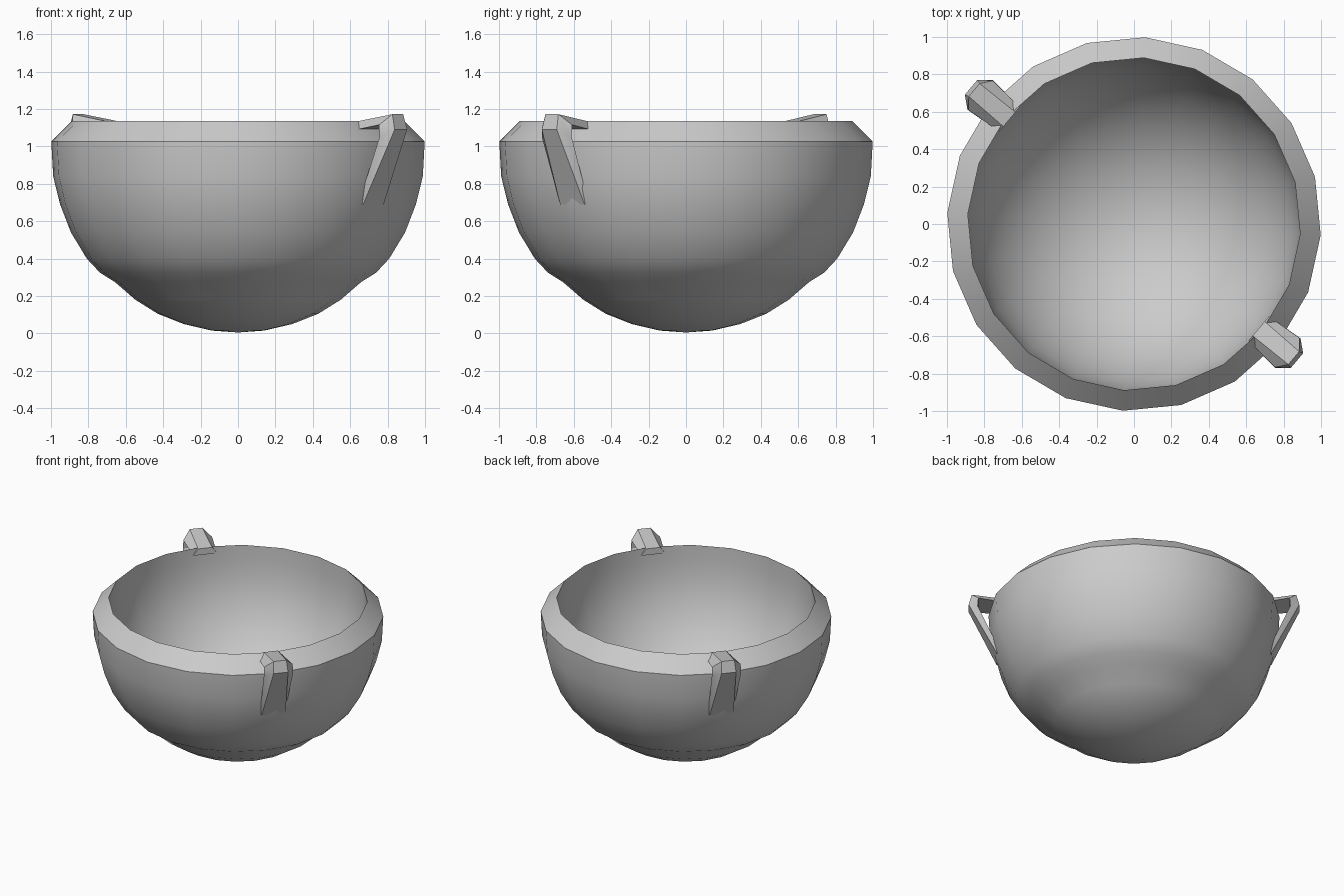
import bpy, bmesh
from math import sin, cos, radians, pi

if "Cube" in bpy.data.objects:
    bpy.data.objects.remove(bpy.data.objects["Cube"])

SIDES, TURN = 20, radians(-3.4)


def make(name, bm, angle):
    bmesh.ops.recalc_face_normals(bm, faces=bm.faces)
    me = bpy.data.meshes.new(name)
    bm.to_mesh(me)
    bm.free()
    ob = bpy.data.objects.new(name, me)
    bpy.context.collection.objects.link(ob)
    bpy.ops.object.select_all(action='DESELECT')
    ob.select_set(True)
    bpy.context.view_layer.objects.active = ob
    bpy.ops.object.shade_smooth_by_angle(angle=radians(angle))
    return ob


def bridge(bm, rings, closed_ends=False):
    for a, b in zip(rings, rings[1:]):
        n = max(len(a), len(b))
        for i in range(n):
            j = (i + 1) % n
            if len(a) == 1:
                bm.faces.new((a[0], b[j], b[i]))
            elif len(b) == 1:
                bm.faces.new((a[i], a[j], b[0]))
            else:
                bm.faces.new((a[i], a[j], b[j], b[i]))
    if closed_ends:
        bm.faces.new(rings[0])
        bm.faces.new(rings[-1])


# Bowl: outer wall, sloping rim, then round inner wall
outer = [(0, 0.005), (0.14, 0.015), (0.29, 0.05), (0.43, 0.105), (0.55, 0.18),
         (0.66, 0.275), (0.74, 0.325), (0.81, 0.40), (0.895, 0.54),
         (0.953, 0.69), (0.99, 0.84), (1.0, 1.025)]
inner = [(0.89 * cos(k * pi / 20), 1.02 - 0.92 * sin(k * pi / 20)) for k in range(10)]
profile = outer + [(0.89, 1.135)] + inner + [(0, 0.10)]
bm = bmesh.new()
rings = []
for r, z in profile:
    n = SIDES if r > 0 else 1
    rings.append([bm.verts.new((r * cos(TURN + 2 * pi * i / SIDES),
                                r * sin(TURN + 2 * pi * i / SIDES), z)) for i in range(n)])
bridge(bm, rings)
make("bowl", bm, 35)

# Handles: bent strap, each station is outer r, z, half width, inner r, z, half width
stations = [(0.87, 1.133, 0.05, 0.87, 1.085, 0.085),
            (1.115, 1.172, 0.045, 1.07, 1.115, 0.102),
            (1.137, 1.09, 0.052, 1.075, 1.05, 0.104),
            (0.945, 0.69, 0.085, 0.915, 0.69, 0.09)]
for side, deg in (("front", -40), ("back", 140)):
    c, s = cos(radians(deg)), sin(radians(deg))
    bm = bmesh.new()
    rings = []
    for ro, zo, wo, ri, zi, wi in stations:
        rings.append([bm.verts.new((r * c - t * s, r * s + t * c, z))
                      for r, t, z in ((ro, -wo, zo), (ro, wo, zo), (ri, wi, zi), (ri, -wi, zi))])
    bridge(bm, rings, True)
    make(side + "_handle", bm, 25)
